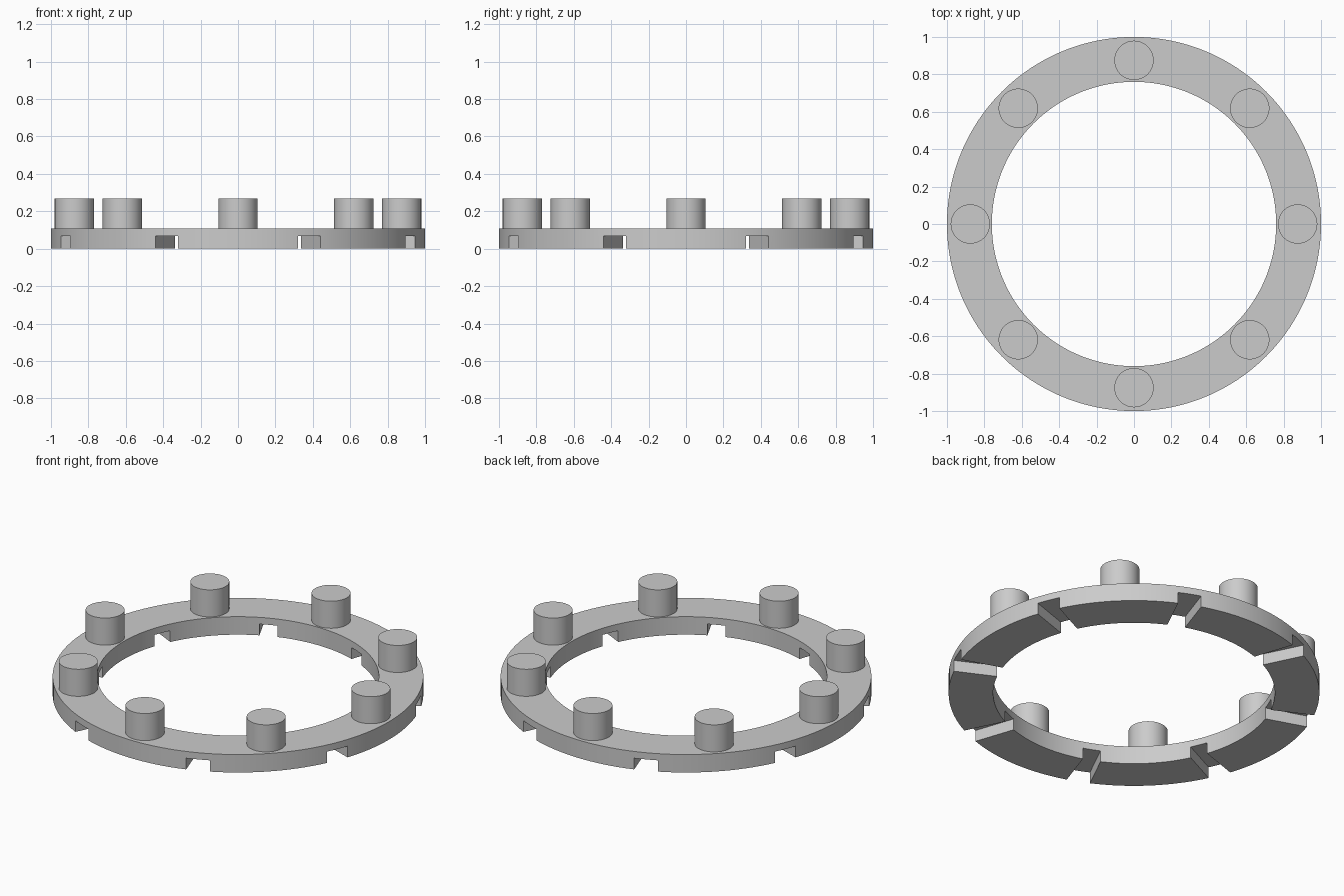
import bpy, bmesh
from math import sin, cos, pi, radians

cube = bpy.data.objects.get("Cube")
if cube:
    bpy.data.objects.remove(cube, do_unlink=True)

OUTER, INNER = 1.0, 0.76
NOTCH_Z, RING_Z, PEG_Z = 0.067, 0.107, 0.268
PEG_R, PEG_ORBIT = 0.105, 0.875
COUNT, SEG = 8, 192
PER = SEG // COUNT          # ring steps in each repeat

grey = bpy.data.materials.new("plain grey")
grey.use_nodes = True
colour = (0.6, 0.6, 0.6, 1)
grey.diffuse_color = colour
grey.node_tree.nodes["Principled BSDF"].inputs["Base Color"].default_value = colour


def finish(bm, name):
    bmesh.ops.recalc_face_normals(bm, faces=bm.faces)
    mesh = bpy.data.meshes.new(name)
    bm.to_mesh(mesh)
    bm.free()
    mesh.materials.append(grey)
    ob = bpy.data.objects.new(name, mesh)
    bpy.context.collection.objects.link(ob)
    bpy.ops.object.select_all(action='DESELECT')
    ob.select_set(True)
    bpy.context.view_layer.objects.active = ob
    bpy.ops.object.shade_smooth_by_angle(angle=radians(30))
    return ob


# Flat ring with radial notches cut up into the underside
def is_notch(i):
    return abs((i % PER) + 0.5 - PER / 2) < 2


bm = bmesh.new()
rows = []
for i in range(SEG):
    a = 2 * pi * i / SEG
    rows.append([[bm.verts.new((r * cos(a), r * sin(a), z))
                  for z in (0, NOTCH_Z, RING_Z)] for r in (INNER, OUTER)])
for i in range(SEG):
    p, q = rows[i], rows[(i + 1) % SEG]
    low = 1 if is_notch(i) else 0
    for level in (low, 2):                       # underside and top
        bm.faces.new((p[0][level], p[1][level], q[1][level], q[0][level]))
    for side in (0, 1):                          # inner and outer walls
        for k in range(low, 2):
            bm.faces.new((p[side][k], q[side][k], q[side][k + 1], p[side][k + 1]))
    if is_notch(i) != is_notch(i - 1):           # radial notch cheek
        bm.faces.new((p[0][0], p[1][0], p[1][1], p[0][1]))
loose = [v for v in bm.verts if not v.link_faces]
bmesh.ops.delete(bm, geom=loose, context='VERTS')
finish(bm, "notched_ring")

# Round pegs standing on the ring
for n in range(COUNT):
    a = 2 * pi * n / COUNT
    bm = bmesh.new()
    bmesh.ops.create_cone(bm, cap_ends=True, segments=64, radius1=PEG_R,
                          radius2=PEG_R, depth=PEG_Z - RING_Z)
    centre = (PEG_ORBIT * cos(a), PEG_ORBIT * sin(a), (PEG_Z + RING_Z) / 2)
    bmesh.ops.translate(bm, verts=bm.verts, vec=centre)
    finish(bm, f"peg_{n + 1}")
